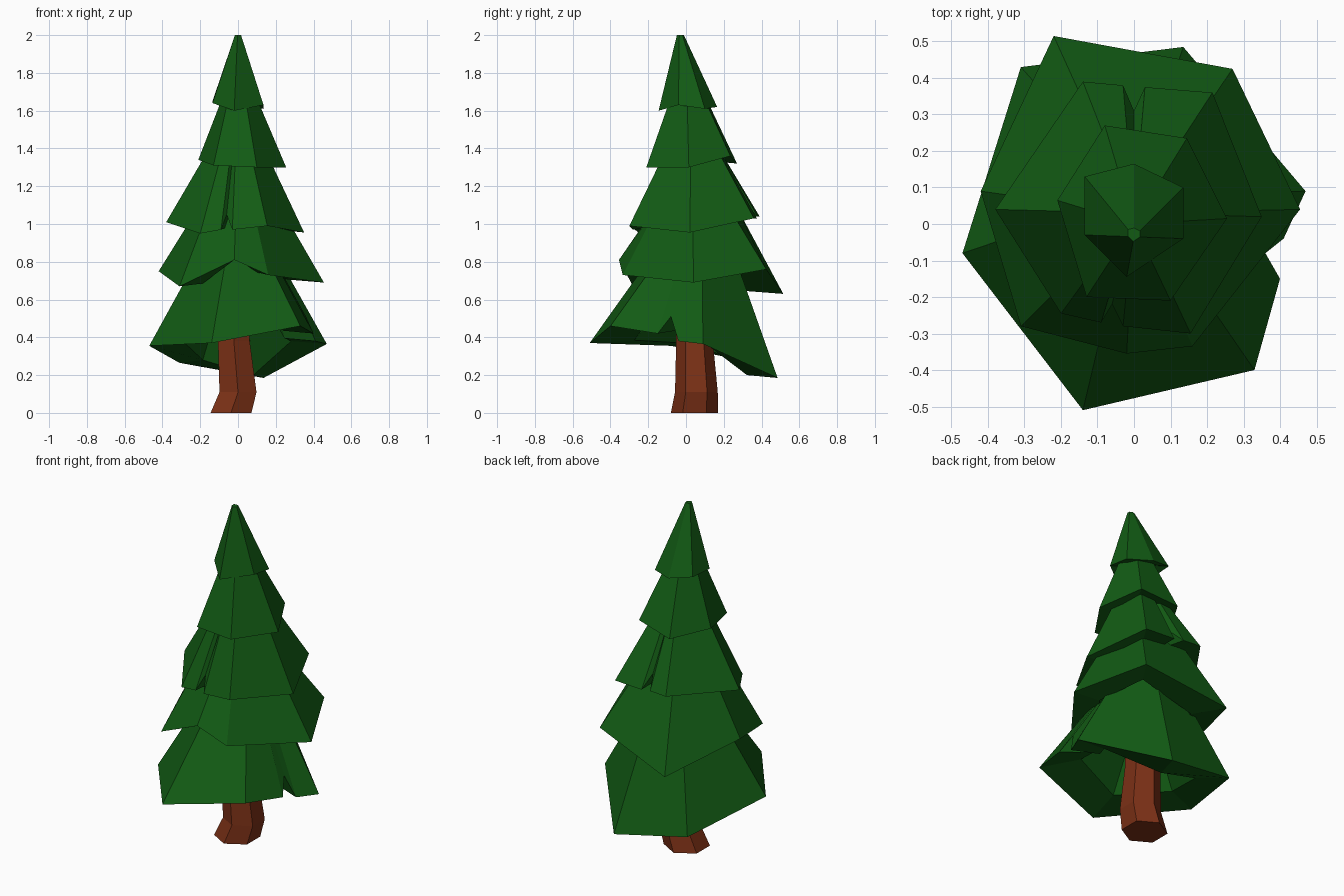
import bpy
import bmesh
import math
from mathutils import Vector

default_cube = bpy.data.objects.get("Cube")
if default_cube:
    bpy.data.objects.remove(default_cube, do_unlink=True)


def make_material(name, colour):
    material = bpy.data.materials.new(name)
    material.use_nodes = True
    material.diffuse_color = colour
    shader = material.node_tree.nodes["Principled BSDF"]
    shader.inputs["Base Color"].default_value = colour
    shader.inputs["Roughness"].default_value = 0.9
    return material


def loft(name, rings, material):
    """Skin a stack of rings with equal point counts and cap both ends."""
    bm = bmesh.new()
    loops = [[bm.verts.new(point) for point in ring] for ring in rings]
    count = len(rings[0])
    for lower, upper in zip(loops, loops[1:]):
        for i in range(count):
            j = (i + 1) % count
            bm.faces.new((lower[i], lower[j], upper[j], upper[i]))
    bm.faces.new(list(reversed(loops[0])))
    bm.faces.new(loops[-1])
    bmesh.ops.recalc_face_normals(bm, faces=bm.faces[:])
    mesh = bpy.data.meshes.new(name)
    bm.to_mesh(mesh)
    bm.free()
    mesh.materials.append(material)
    part = bpy.data.objects.new(name, mesh)
    bpy.context.collection.objects.link(part)
    return part


def foliage_tier(name, rim, centre_y, top_scale, top_z, material):
    """Ragged skirt: sloping outside, flat lip below and a hollow inside."""
    rim = [Vector(point) for point in rim]
    mean_z = sum(point.z for point in rim) / len(rim)

    def shrink(point, scale, z):
        return Vector((point.x * scale, centre_y + (point.y - centre_y) * scale, z))

    hollow_top = [shrink(p, top_scale * 0.7, mean_z + (top_z - mean_z) * 0.5) for p in rim]
    lip = [shrink(p, 0.6, p.z + 0.015) for p in rim]
    top = [shrink(p, top_scale, top_z) for p in rim]
    return loft(name, [hollow_top, lip, rim, top], material)


green = make_material("pine green", (0.006, 0.105, 0.007, 1))
brown = make_material("bark brown", (0.2, 0.03, 0.008, 1))

# Crooked six-sided trunk
trunk_stations = [(-0.037, 0.045, 0, 0.125), (0, 0.055, 0.11, 0.113),
                  (-0.022, 0.045, 0.38, 0.097), (-0.02, 0.04, 0.6, 0.09)]
trunk_rings = []
for x, y, z, radius in trunk_stations:
    angles = [math.radians(30 + 60 * i) for i in range(6)]
    trunk_rings.append([(x + radius * math.cos(a), y + radius * math.sin(a), z)
                        for a in angles])
loft("trunk", trunk_rings, brown)

# Lowest skirt, with a notch on its left side
bottom_rim = [(-0.47, -0.08, 0.355), (-0.14, -0.51, 0.37), (0.33, -0.4, 0.46),
              (0.4, -0.15, 0.42), (0.36, -0.08, 0.51), (0.41, -0.04, 0.38),
              (0.47, 0.09, 0.365), (0.135, 0.485, 0.185), (-0.31, 0.43, 0.265)]
foliage_tier("bottom_foliage", bottom_rim, 0.08, 0.42, 0.85, green)

# Second skirt
lower_rim = [(-0.42, 0.09, 0.75), (-0.31, -0.28, 0.67), (-0.02, -0.355, 0.81),
             (0.16, -0.335, 0.73), (0.455, 0.04, 0.69), (0.27, 0.425, 0.76),
             (-0.22, 0.515, 0.63)]
foliage_tier("lower_foliage", lower_rim, 0.03, 0.48, 1.1, green)

# Middle skirt, notched front and back
middle_rim = [(-0.38, 0.04, 1.01), (-0.2, -0.245, 0.95), (-0.09, -0.27, 0.97),
              (-0.06, -0.22, 1.05), (-0.03, -0.28, 0.97), (0.155, -0.3, 0.99),
              (0.35, 0.02, 0.955), (0.215, 0.36, 1.03), (0.03, 0.375, 1.03),
              (0, 0.31, 1.11), (-0.03, 0.38, 1.04), (-0.14, 0.39, 1.04)]
foliage_tier("middle_foliage", middle_rim, 0.03, 0.4, 1.4, green)

# Fourth skirt
upper_rim = [(-0.21, 0.065, 1.34), (-0.13, -0.2, 1.31), (0.1, -0.21, 1.3),
             (0.255, 0.015, 1.3), (0.145, 0.235, 1.36), (-0.08, 0.27, 1.32)]
foliage_tier("upper_foliage", upper_rim, 0, 0.3, 1.72, green)

# Pointed crown with a small flat tip
crown_rim = [(-0.135, -0.03, 1.64), (-0.02, -0.145, 1.6), (0.135, -0.04, 1.63),
             (0.135, 0.1, 1.61), (0, 0.165, 1.62), (-0.135, 0.13, 1.65)]
foliage_tier("crown_foliage", crown_rim, -0.035, 0.12, 2, green)
